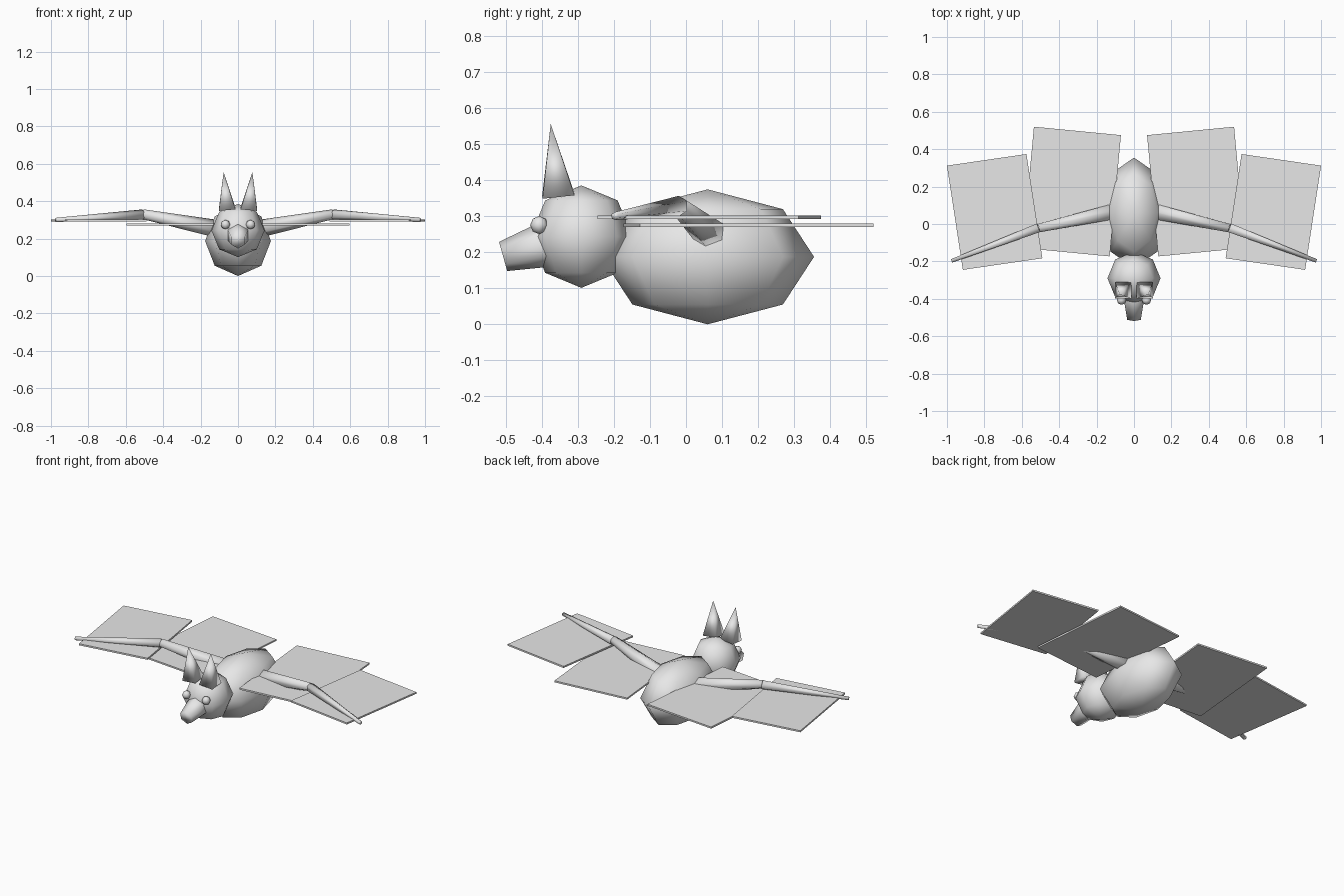
import bpy, bmesh, math
from mathutils import Vector, Matrix

if "Cube" in bpy.data.objects:
    bpy.data.objects.remove(bpy.data.objects["Cube"])

grey = bpy.data.materials.new("plain grey")
grey.diffuse_color = (0.8, 0.8, 0.8, 1)
grey.use_nodes = True
grey.node_tree.nodes["Principled BSDF"].inputs["Base Color"].default_value = grey.diffuse_color


def finish(name, bm, smooth=True):
    bmesh.ops.recalc_face_normals(bm, faces=bm.faces)
    mesh = bpy.data.meshes.new(name)
    for f in bm.faces:
        f.smooth = smooth
    bm.to_mesh(mesh)
    bm.free()
    mesh.materials.append(grey)
    ob = bpy.data.objects.new(name, mesh)
    bpy.context.collection.objects.link(ob)
    return ob


def ball(name, centre, radii, segments=8, rings=4):
    bm = bmesh.new()
    m = Matrix.Translation(centre) @ Matrix.Diagonal((*radii, 1))
    bmesh.ops.create_uvsphere(bm, u_segments=segments, v_segments=rings, radius=1, matrix=m)
    return finish(name, bm)


def taper(name, start, end, r0, r1, sides, up, roll=0):
    """Capped cone from start to end; first corner points towards up."""
    start, end = Vector(start), Vector(end)
    axis = (end - start).normalized()
    up = Vector(up)
    u = (up - axis * up.dot(axis)).normalized()
    v = axis.cross(u)
    bm = bmesh.new()

    def ring(c, r):
        if r == 0:
            return [bm.verts.new(c)] * sides
        angles = [roll + math.tau * i / sides for i in range(sides)]
        return [bm.verts.new(c + r * (math.cos(a) * u + math.sin(a) * v)) for a in angles]

    a, b = ring(start, r0), ring(end, r1)
    for i in range(sides):
        j = (i + 1) % sides
        bm.faces.new([a[i], a[j], b[i]] if r1 == 0 else [a[i], a[j], b[j], b[i]])
    bm.faces.new(a[::-1])
    if r1:
        bm.faces.new(b)
    return finish(name, bm)


def plate(name, corners, z0, z1):
    bm = bmesh.new()
    face = bm.faces.new([bm.verts.new((x, y, z0)) for x, y in corners])
    ext = bmesh.ops.extrude_face_region(bm, geom=[face])["geom"]
    for v in ext:
        if isinstance(v, bmesh.types.BMVert):
            v.co.z = z1
    # the extrusion may drop the source face, so close the shell
    bmesh.ops.holes_fill(bm, edges=bm.edges[:], sides=4)
    return finish(name, bm, smooth=False)


# Body, head and snout
ball("body", (0, 0.06, 0.187), (0.176, 0.295, 0.187))
ball("head", (0, -0.29, 0.243), (0.142, 0.142, 0.142))
taper("snout", (0, -0.315, 0.242), (0, -0.507, 0.188), 0.077, 0.042, 6, (0, 0, 1))

for side, s in (("left", -1), ("right", 1)):
    # Eyes and ears
    ball(side + "_eye", (s * 0.067, -0.407, 0.275), (0.025, 0.025, 0.025))
    taper(side + "_ear", (s * 0.058, -0.354, 0.357), (s * 0.077, -0.375, 0.555),
          0.063, 0, 4, (1, 0, 0), math.pi / 4)

    # Wing arm in two tapered bones
    taper(side + "_upper_arm", (s * 0.05, 0.08, 0.24), (s * 0.51, -0.022, 0.331),
          0.051, 0.026, 6, (0, 0, 1))
    taper(side + "_forearm", (s * 0.51, -0.02, 0.328), (s * 0.975, -0.197, 0.30),
          0.028, 0.011, 6, (0, 0, 1))

    # Flat wing membranes
    inner = [(0.07, 0.475), (0.535, 0.52), (0.595, -0.128), (0.13, -0.173)]
    outer = [(0.575, 0.374), (1.0, 0.312), (0.915, -0.245), (0.49, -0.183)]
    plate(side + "_inner_membrane", [(s * x, y) for x, y in inner], 0.27, 0.28)
    plate(side + "_outer_membrane", [(s * x, y) for x, y in outer], 0.292, 0.302)
